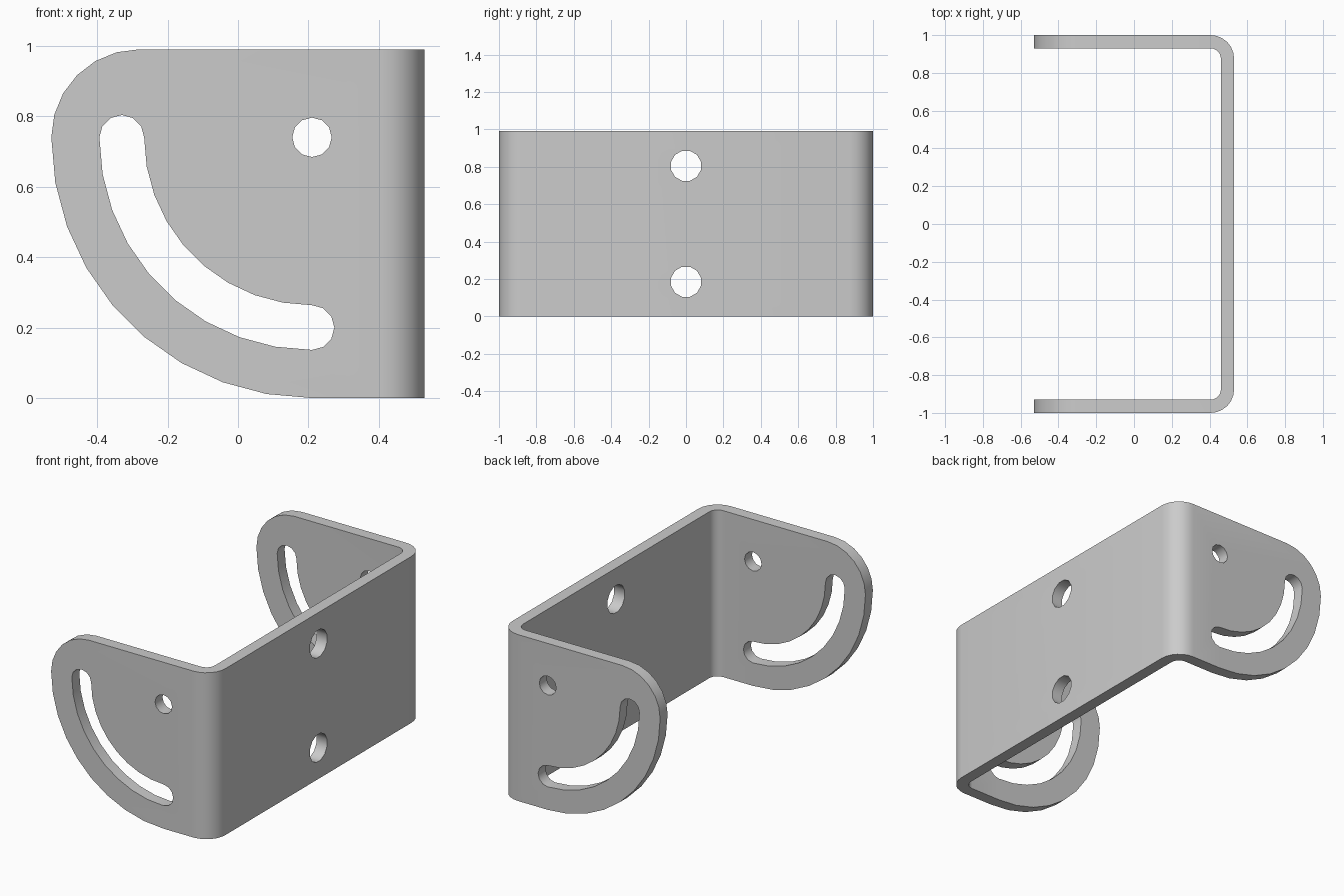
import bpy
import bmesh
from math import cos, sin, radians
from mathutils import Vector

if "Cube" in bpy.data.objects:
    bpy.data.objects.remove(bpy.data.objects["Cube"], do_unlink=True)

HEIGHT, HALF_X, HALF_Y = 0.99, 0.53, 1.0
THICK, BEND = 0.07, 0.125
PIVOT = (0.21, 0.74)              # x, z of the swivel hole
SLOT_R, SLOT_HALF = 0.54, 0.0635


def arc(cx, cy, r, start, end, steps):
    """Points along a circular arc, angles in degrees."""
    angles = [radians(start + (end - start) * i / steps) for i in range(steps + 1)]
    return [(cx + r * cos(a), cy + r * sin(a)) for a in angles]


def prism(name, points, to_3d, travel):
    """Extrude a closed 2D outline along a vector."""
    bm = bmesh.new()
    face = bm.faces.new([bm.verts.new(to_3d(u, v)) for u, v in points])
    result = bmesh.ops.extrude_face_region(bm, geom=[face])
    moved = [g for g in result["geom"] if isinstance(g, bmesh.types.BMVert)]
    bmesh.ops.translate(bm, verts=moved, vec=Vector(travel))
    bmesh.ops.recalc_face_normals(bm, faces=bm.faces)
    mesh = bpy.data.meshes.new(name)
    bm.to_mesh(mesh)
    bm.free()
    obj = bpy.data.objects.new(name, mesh)
    bpy.context.collection.objects.link(obj)
    return obj


def side_prism(name, points):
    """Outline in x-z, running through both side flanges."""
    return prism(name, points, lambda x, z: (x, -1.2, z), (0, 2.4, 0))


def cut(target, cutter, operation="DIFFERENCE"):
    cutter.hide_render = True
    mod = target.modifiers.new("cut", "BOOLEAN")
    mod.operation, mod.solver, mod.object = operation, "EXACT", cutter
    bpy.context.view_layer.objects.active = target
    bpy.ops.object.modifier_apply(modifier=mod.name)
    bpy.data.objects.remove(cutter, do_unlink=True)


# U-shaped bent sheet
cx, cy = HALF_X - BEND, HALF_Y - BEND
outer = [(-HALF_X - 0.1, -HALF_Y)] + arc(cx, -cy, BEND, -90, 0, 6)
inner = [(-HALF_X - 0.1, -HALF_Y + THICK)] + arc(cx, -cy, BEND - THICK, -90, 0, 6)


def mirrored(half):
    return half + [(x, -y) for x, y in reversed(half)]


section = mirrored(outer) + mirrored(inner)[::-1]
bracket = prism("bracket", section, lambda x, y: (x, y, -0.1), (0, 0, HEIGHT + 0.2))

# Flange silhouette: small top corner, large lower sweep
px, pz = PIVOT
corner = HEIGHT - pz
silhouette = ([(0.7, 0), (0.7, HEIGHT)]
              + arc(corner - HALF_X, pz, corner, 90, 180, 6)
              + arc(px, pz, pz, 180, 270, 9)[1:])
cut(bracket, side_prism("silhouette_cutter", silhouette), "INTERSECT")

# Curved adjustment slot with round ends
slot = (arc(px, pz, SLOT_R + SLOT_HALF, 180, 270, 9)
        + arc(px, pz - SLOT_R, SLOT_HALF, -90, 90, 6)[1:]
        + arc(px, pz, SLOT_R - SLOT_HALF, 270, 180, 9)[1:]
        + arc(px - SLOT_R, pz, SLOT_HALF, 0, 180, 6)[1:-1])
cut(bracket, side_prism("slot_cutter", slot))

# Swivel holes in both flanges
cut(bracket, side_prism("swivel_cutter", arc(px, pz, 0.056, 0, 360, 12)[:-1]))

# Mounting holes in the web
for z in (0.185, 0.805):
    circle = arc(0, z, 0.083, 15, 375, 12)[:-1]
    cut(bracket, prism("mount_cutter", circle, lambda y, w: (0.3, y, w), (0.5, 0, 0)))

# Grey metal
metal = bpy.data.materials.new("grey_metal")
metal.use_nodes = True
grey = (0.6, 0.6, 0.6, 1)
metal.diffuse_color = grey
metal.node_tree.nodes["Principled BSDF"].inputs["Base Color"].default_value = grey
bracket.data.materials.clear()
bracket.data.materials.append(metal)

bpy.ops.object.select_all(action="DESELECT")
bracket.select_set(True)
bpy.context.view_layer.objects.active = bracket
bpy.ops.object.shade_smooth_by_angle(angle=radians(35))
